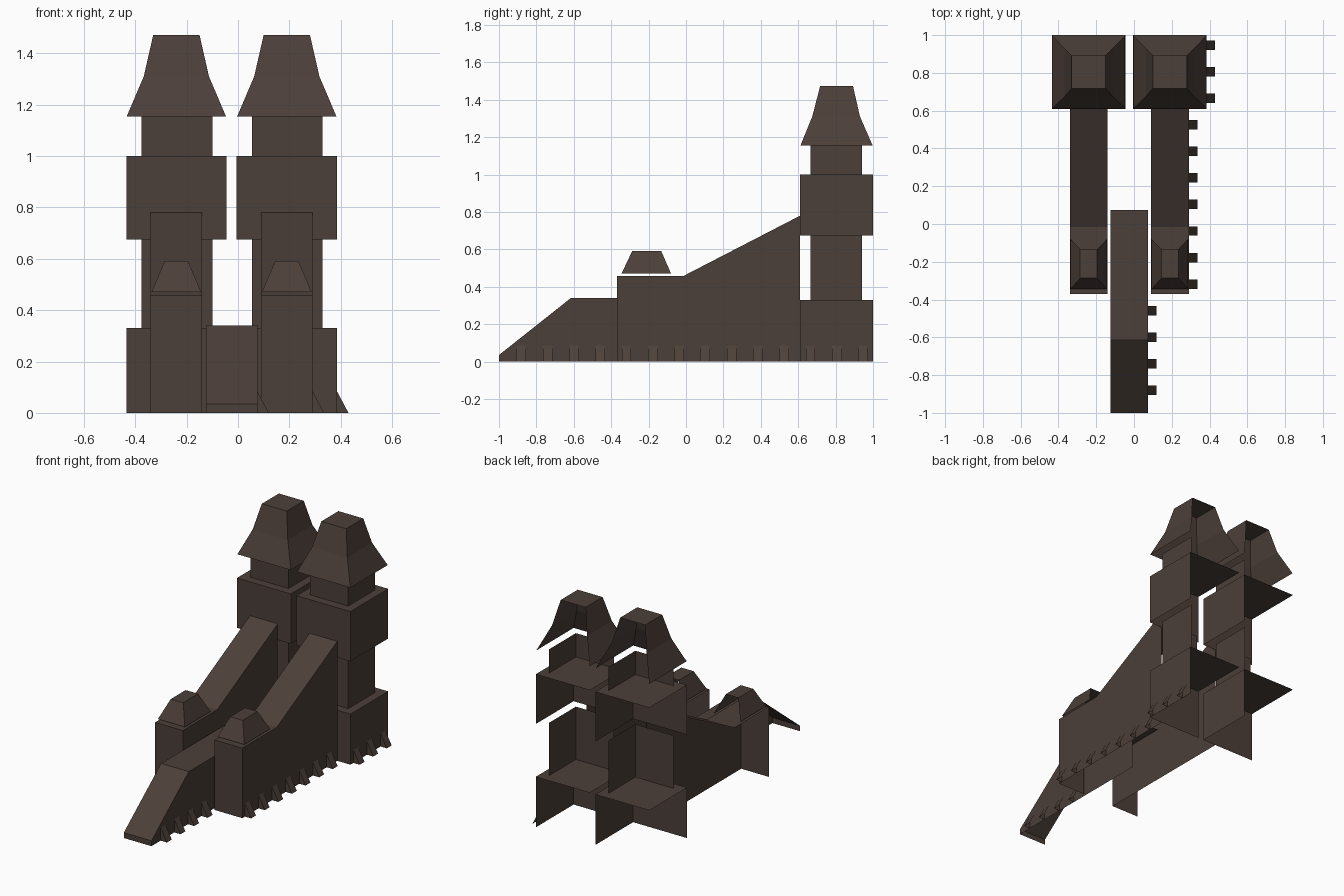
import bpy, bmesh

if "Cube" in bpy.data.objects:
    bpy.data.objects.remove(bpy.data.objects["Cube"])

stone = bpy.data.materials.new("dark_brown_stone")
stone.diffuse_color = (0.072, 0.050, 0.041, 1)
stone.use_nodes = True
stone.node_tree.nodes["Principled BSDF"].inputs["Base Color"].default_value = stone.diffuse_color


def finish(name, bm):
    me = bpy.data.meshes.new(name)
    bm.to_mesh(me)
    bm.free()
    me.materials.append(stone)
    bpy.context.collection.objects.link(bpy.data.objects.new(name, me))


def quad(bm, pts):
    bm.faces.new([bm.verts.new(p) for p in pts])


def shell(name, x0, x1, profile, top=True):
    """Open shell: strips along a (y, z) profile plus the right wall; no back, left or bottom."""
    bm = bmesh.new()
    strips = list(zip(profile, profile[1:]))
    for (ya, za), (yb, zb) in strips if top else strips[:1]:
        quad(bm, [(x0, ya, za), (x1, ya, za), (x1, yb, zb), (x0, yb, zb)])
    wall = [profile[0], (profile[-1][0], profile[0][1])] + profile[:0:-1]
    quad(bm, [(x1, y, z) for y, z in wall])
    finish(name, bm)


def box(name, x0, x1, y0, y1, z0, z1, top=True):
    shell(name, x0, x1, [(y0, z0), (y0, z1), (y1, z1)], top)


def roof(name, rings):
    """Tapered roof open at the back; rings are (x0, x1, y0, y1, z)."""
    bm = bmesh.new()
    loops = [[(a, d, z), (a, c, z), (b, c, z), (b, d, z)] for a, b, c, d, z in rings]
    for lo, hi in zip(loops, loops[1:]):
        for i in range(3):
            quad(bm, [lo[i], lo[i + 1], hi[i + 1], hi[i]])
    quad(bm, loops[-1])
    finish(name, bm)


for side, s in (("left", 0.0), ("right", 0.43)):
    # tower: wide base, shaft, wide upper block, neck, roof
    box(side + "_tower_base", s - .435, s - .045, .61, 1, 0, .33)
    box(side + "_tower_shaft", s - .375, s - .10, .665, .94, .33, .675, False)
    box(side + "_tower_block", s - .435, s - .045, .61, 1, .675, 1.0)
    box(side + "_tower_neck", s - .375, s - .10, .665, .94, 1.0, 1.155, False)
    roof(side + "_tower_roof", [(s - .433, s - .047, .612, .998, 1.155),
                                (s - .367, s - .113, .675, .93, 1.31),
                                (s - .33, s - .15, .717, .893, 1.472)])
    # ramp wall with flat front and small turret
    shell(side + "_ramp", s - .34, s - .14,
          [(-.37, 0), (-.37, .457), (-.015, .457), (.61, .78)])
    roof(side + "_turret", [(s - .337, s - .143, -.345, -.08, .47),
                            (s - .285, s - .195, -.287, -.133, .592)])

# centre ramp
shell("centre_ramp", -.125, .075, [(-1, 0), (-1, .035), (-.615, .34), (.075, .34)])

# small sloped buttresses along the right-hand foot
bm = bmesh.new()
for i in range(14):
    y = -.88 + i * .1405
    x = .075 if i < 4 else .29 if i < 11 else .385
    a, b, h, w = y - .025, y + .025, .085, .045
    quad(bm, [(x + w, a, 0), (x + w, b, 0), (x, b, h), (x, a, h)])
    quad(bm, [(x, a, 0), (x + w, a, 0), (x, a, h)])
finish("foot_buttresses", bm)
